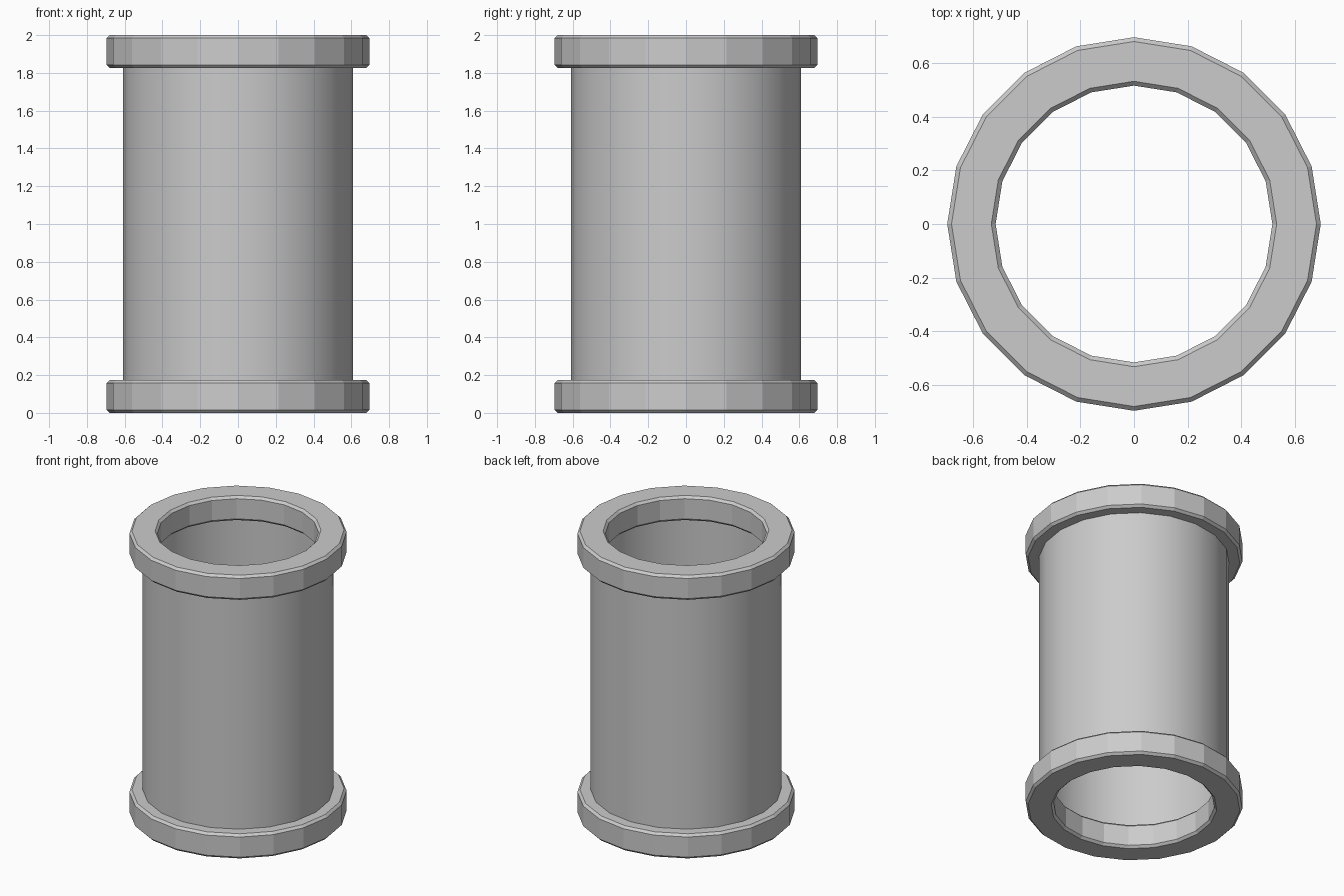
import bpy, bmesh, math

if "Cube" in bpy.data.objects:
    bpy.data.objects.remove(bpy.data.objects["Cube"])

SIDES = 20


def revolve(name, profile, closed, smooth):
    """Sweep an (r, z) profile around the z axis as a 20-sided form."""
    bm = bmesh.new()
    rings = []
    for i in range(SIDES):
        a = 2 * math.pi * i / SIDES
        rings.append([bm.verts.new((r * math.cos(a), r * math.sin(a), z)) for r, z in profile])
    n = len(profile)
    for i in range(SIDES):
        a, b = rings[i], rings[(i + 1) % SIDES]
        for j in range(n if closed else n - 1):
            k = (j + 1) % n
            f = bm.faces.new((a[j], b[j], b[k], a[k]))
            f.smooth = smooth
    if closed:
        bmesh.ops.recalc_face_normals(bm, faces=bm.faces)
    mesh = bpy.data.meshes.new(name)
    bm.to_mesh(mesh)
    bm.free()
    obj = bpy.data.objects.new(name, mesh)
    bpy.context.collection.objects.link(obj)
    return obj


# Flanges: flat-faced rings with chamfered edges
R_OUT, R_IN, H, C = 0.695, 0.515, 0.174, 0.016
flange = [(R_IN + C, 0), (R_OUT - C, 0), (R_OUT, C), (R_OUT, H - C),
          (R_OUT - C, H), (R_IN + C, H), (R_IN, H - C), (R_IN, C)]
for name, z in (("bottom_flange", 0), ("top_flange", 2 - H)):
    revolve(name, flange, True, False).location.z = z

# Pipe body: smooth open thin-walled tube between the flanges
revolve("pipe_body", [(0.61, H - 0.005), (0.61, 2 - H + 0.005)], False, True)
